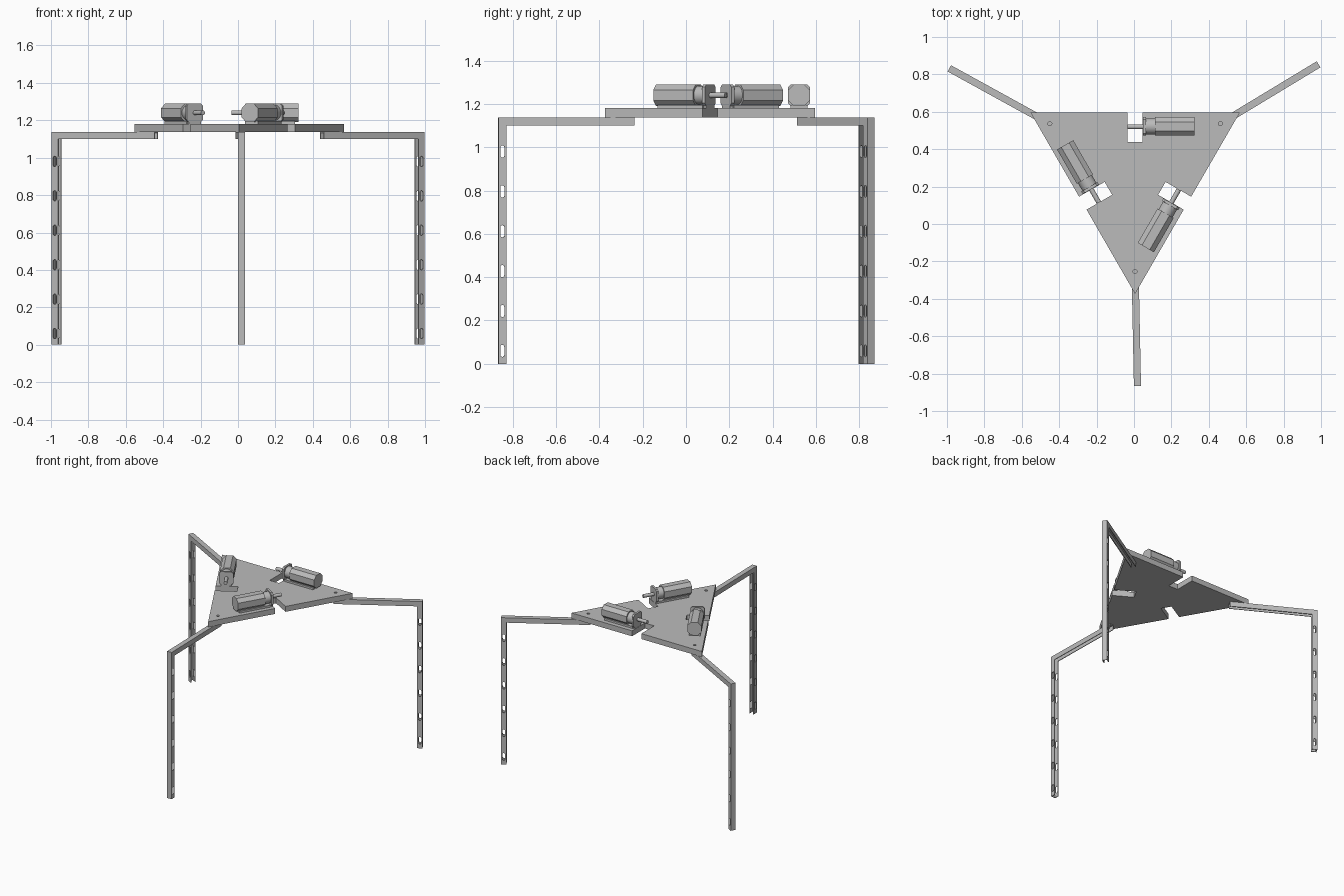
import bpy, bmesh
from math import pi, radians, cos, sin
from mathutils import Matrix, Vector

if "Cube" in bpy.data.objects:
    bpy.data.objects.remove(bpy.data.objects["Cube"])

CENTER = Matrix.Translation((0.006, 0.273, 0))
AXIS_Z = 1.24
grey = bpy.data.materials.new("plain grey")
grey.use_nodes = True
grey.diffuse_color = (0.5, 0.5, 0.5, 1)
grey.node_tree.nodes["Principled BSDF"].inputs["Base Color"].default_value = (0.5, 0.5, 0.5, 1)


def third(i):
    return CENTER @ Matrix.Rotation(i * 2 * pi / 3, 4, "Z")


def box(bm, lo, hi):
    lo, hi = Vector(lo), Vector(hi)
    m = Matrix.Translation((lo + hi) / 2) @ Matrix.Diagonal((*(hi - lo), 1))
    bmesh.ops.create_cube(bm, size=1, matrix=m)


def prism(bm, points, offset):
    face = bm.faces.new([bm.verts.new(p) for p in points])
    new = bmesh.ops.extrude_face_region(bm, geom=[face])["geom"]
    bmesh.ops.translate(bm, verts=[v for v in new if isinstance(v, bmesh.types.BMVert)], vec=offset)


def rod_x(bm, x0, x1, y, r, sides=24):
    m = Matrix.Translation(((x0 + x1) / 2, y, AXIS_Z)) @ Matrix.Rotation(pi / 2, 4, "Y")
    bmesh.ops.create_cone(bm, cap_ends=True, segments=sides, radius1=r, radius2=r,
                          depth=x1 - x0, matrix=m)


def add(name, bm, matrix=Matrix()):
    bmesh.ops.recalc_face_normals(bm, faces=bm.faces)
    mesh = bpy.data.meshes.new(name)
    bm.to_mesh(mesh)
    bm.free()
    mesh.materials.append(grey)
    ob = bpy.data.objects.new(name, mesh)
    bpy.context.collection.objects.link(ob)
    ob.matrix_world = matrix
    return ob


def cut(ob, cutters):
    for c in cutters:
        c.hide_render = True
        mod = ob.modifiers.new("cut", "BOOLEAN")
        mod.operation, mod.solver, mod.object = "DIFFERENCE", "EXACT", c
    bpy.context.view_layer.update()
    deps = bpy.context.evaluated_depsgraph_get()
    mesh = bpy.data.meshes.new_from_object(ob.evaluated_get(deps))
    ob.modifiers.clear()
    ob.data = mesh
    for c in cutters:
        bpy.data.objects.remove(c)


# Triangular top plate, one notch in the middle of each edge
bm = bmesh.new()
edge = [(0.56, 0.323), (0.04, 0.323), (0.04, 0.165), (-0.04, 0.165), (-0.04, 0.323)]
outline = [Matrix.Rotation(i * 2 * pi / 3, 4, "Z") @ Vector((x, y, 1.138))
           for i in range(3) for x, y in edge]
prism(bm, outline, (0, 0, 0.042))
plate = add("top_plate", bm)

# Screw holes near the corners
bm = bmesh.new()
for i in range(3):
    m = Matrix.Rotation(i * 2 * pi / 3, 4, "Z") @ Matrix.Translation((0, -0.527, 1.16))
    bmesh.ops.create_cone(bm, cap_ends=True, segments=16, radius1=0.011, radius2=0.011,
                          depth=0.2, matrix=m)
cut(plate, [add("hole_cutter", bm)])
plate.matrix_world = CENTER

# Bent channel leg: horizontal arm and upright, open on the inside
W, R, TOP, T = 0.019, 1.14, 1.138, 0.005
bm = bmesh.new()
profile = [(-R, 0), (-R + 2 * W, 0), (-R + 2 * W, TOP - 2 * W),
           (-0.512, TOP - 2 * W), (-0.512, TOP), (-R, TOP)]
prism(bm, [(-W, y, z) for y, z in profile], (2 * W, 0, 0))
leg = add("leg", bm)

bm = bmesh.new()
box(bm, (-W + T, -R + T, -0.1), (W - T, -0.4, TOP - T))
channel = add("channel_cutter", bm)

# Row of rounded slots through both side walls
bm = bmesh.new()
for k in range(6):
    z = 0.06 + 0.184 * k
    ring = []
    for side, start in ((1, 0), (-1, pi)):
        for j in range(7):
            a = start + j * pi / 6
            ring.append((-0.1, -R + W + 0.01 * cos(a), z + side * 0.018 + 0.01 * sin(a)))
    prism(bm, ring, (0.2, 0, 0))
cut(leg, [channel, add("slot_cutter", bm)])

pivot = Matrix.Translation((0, -0.527, 0))
tilt = pivot @ Matrix.Rotation(radians(1.17), 4, "Z") @ pivot.inverted()
leg.name = "front_leg"
leg.matrix_world = third(0) @ tilt
for i, name in ((1, "left_leg"), (2, "right_leg")):
    copy = leg.copy()
    copy.name = name
    bpy.context.collection.objects.link(copy)
    copy.matrix_world = third(i) @ tilt


def octagon(x, y, h, c):
    corners = [(h, c), (c, h), (-c, h), (-h, c), (-h, -c), (-c, -h), (c, -h), (h, -c)]
    return [(x, y + a, AXIS_Z + b) for a, b in corners]


# Motors: body, foot, neck, mounting flange and shaft
Y = 0.249
for i, name in enumerate(("back", "right", "left")):
    spot = third((0, 2, 1)[i])
    bm = bmesh.new()
    prism(bm, octagon(0.105, Y, 0.05, 0.024), (0.212, 0, 0))
    add(name + "_motor_body", bm, spot)

    bm = bmesh.new()
    box(bm, (0.06, Y - 0.04, 1.178), (0.3, Y + 0.04, 1.195))
    add(name + "_motor_foot", bm, spot)

    bm = bmesh.new()
    rod_x(bm, 0.055, 0.106, Y, 0.043)
    add(name + "_motor_neck", bm, spot)

    bm = bmesh.new()
    prism(bm, octagon(0.042, Y, 0.05, 0.037), (0.016, 0, 0))
    box(bm, (0.042, Y - 0.037, 1.178), (0.058, Y + 0.037, 1.2))
    add(name + "_motor_flange", bm, spot)

    bm = bmesh.new()
    rod_x(bm, -0.04, 0.045, Y - 0.002, 0.013, 16)
    add(name + "_motor_shaft", bm, spot)

bpy.ops.object.select_all(action="DESELECT")
for ob in bpy.context.collection.objects:
    if ob.name.endswith(("neck", "shaft")):
        ob.select_set(True)
        bpy.context.view_layer.objects.active = ob
bpy.ops.object.shade_smooth_by_angle()
